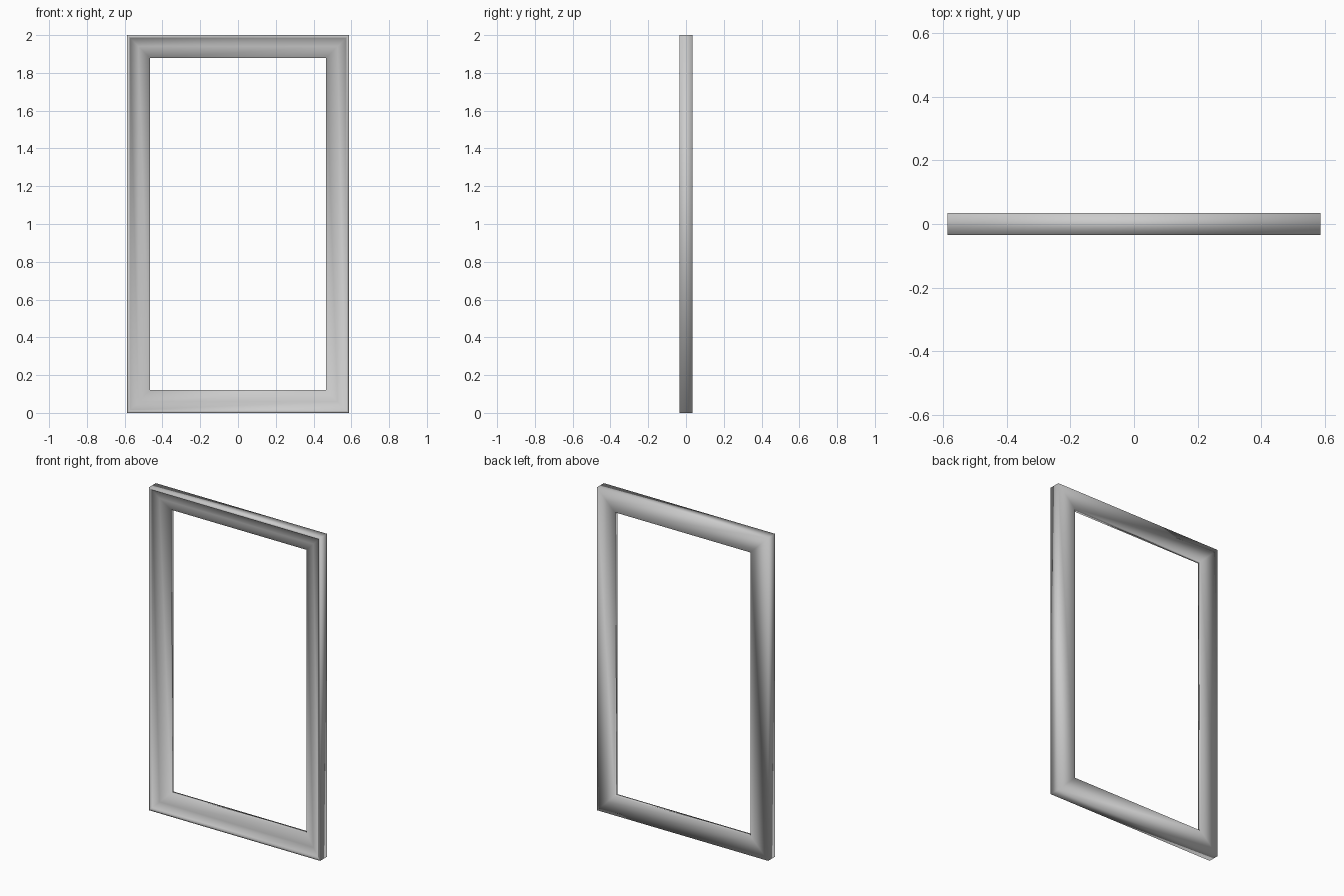
import bpy, bmesh

if "Cube" in bpy.data.objects:
    bpy.data.objects.remove(bpy.data.objects["Cube"])

# Cross-section of the frame: (inset from outer edge, y)
PROFILE = [
    (0.0, 0.034), (0.0, -0.034),       # outer side
    (0.011, -0.034), (0.016, -0.024),  # narrow front rim and step
    (0.060, -0.016), (0.122, 0.008),   # moulding falling to the opening
    (0.122, 0.034),                    # inner side, back is flat
]
HALF_W, HEIGHT = 0.587, 2.0


def mitred_frame(name, profile, half_w, height):
    """Sweep the profile round a rectangle with mitred corners."""
    bm = bmesh.new()
    rings = []
    for sx, top in ((-1, 0), (1, 0), (1, 1), (-1, 1)):
        rings.append([bm.verts.new((sx * (half_w - d), y,
                                    height - d if top else d))
                      for d, y in profile])
    n = len(profile)
    for i in range(4):
        a, b = rings[i], rings[(i + 1) % 4]
        for j in range(n):
            k = (j + 1) % n
            bm.faces.new((a[j], b[j], b[k], a[k]))
    bmesh.ops.recalc_face_normals(bm, faces=bm.faces)
    mesh = bpy.data.meshes.new(name)
    bm.to_mesh(mesh)
    bm.free()
    obj = bpy.data.objects.new(name, mesh)
    bpy.context.collection.objects.link(obj)
    mesh.shade_smooth()
    return obj


# Rectangular picture or mirror frame
mitred_frame("rectangular_frame", PROFILE, HALF_W, HEIGHT)
